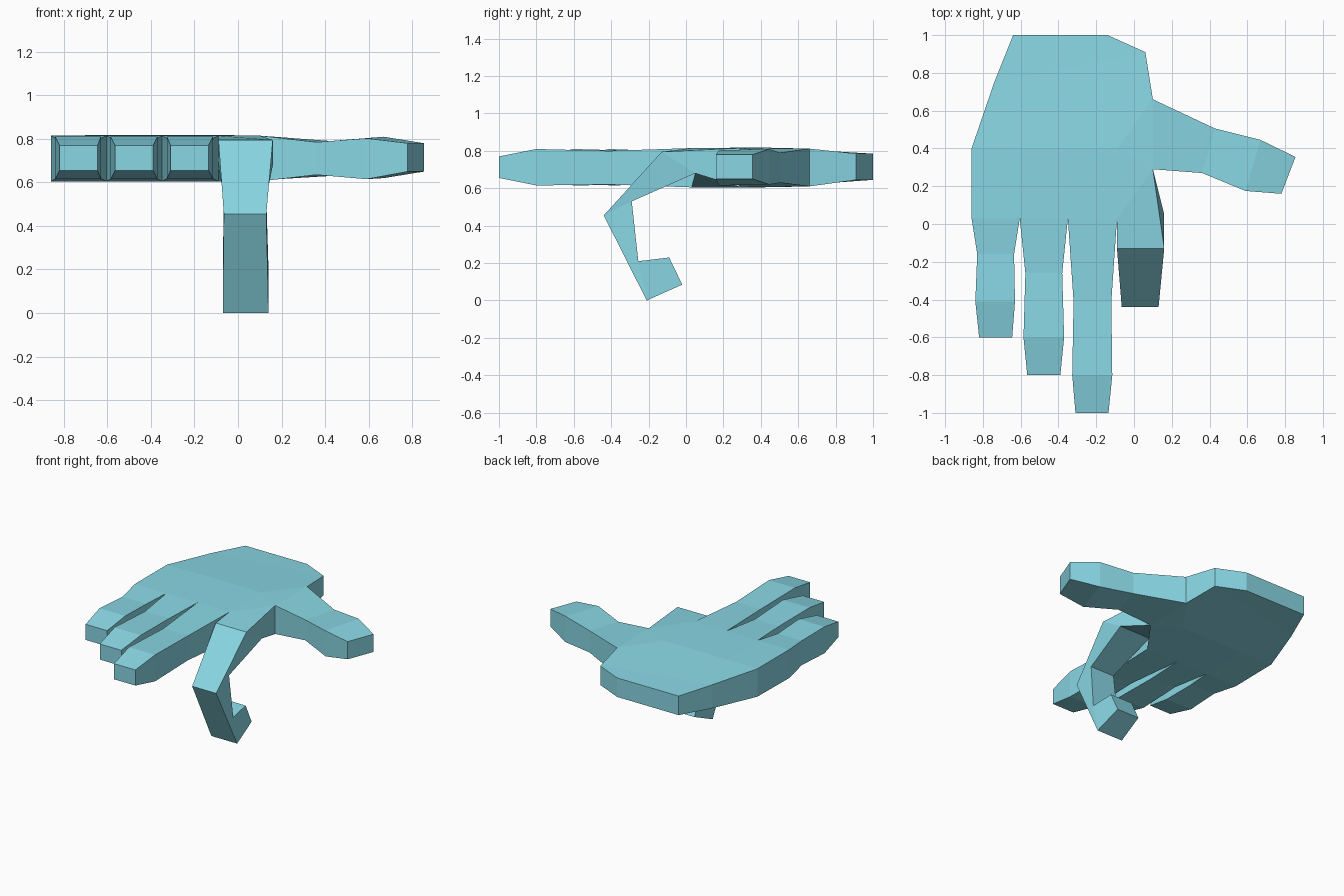
import bpy, bmesh

if "Cube" in bpy.data.objects:
    bpy.data.objects.remove(bpy.data.objects["Cube"])

bm = bmesh.new()
cols, panels = [], []


def col(x, y, zb, zt, yb=None):
    """Pair of points: underside and top of the hand."""
    cols.append((bm.verts.new((x, y if yb is None else yb, zb)), bm.verts.new((x, y, zt))))
    return len(cols) - 1


def strip(left, right, stations):
    """Continue a digit from a shared base pair through (left, right) stations."""
    for a, b in stations:
        na, nb = col(*a), col(*b)
        panels.append((left, na, nb, right))
        left, right = na, nb


# palm outline and inner row
A = col(-.64, 1, .645, .785)
B = col(-.14, 1, .645, .785)
C = col(.06, .91, .645, .785)
D = col(.10, .66, .61, .812)
E = col(.10, .29, .605, .815)
P = col(-.74, .75, .627, .80)
O = col(-.86, .40, .61, .815)
Q = [col(x, .40, .605, .818) for x in (-.605, -.35, -.09)]
base = [col(x, .03, .605, .815) for x in (-.86, -.605, -.35, -.09)]
panels += [(A, P, C, B), (P, O, *Q, D, C), (Q[2], E, D), (Q[2], base[3], E)]
row = [O] + Q
for i in range(3):
    panels.append((row[i], base[i], base[i + 1], row[i + 1]))

# three straight fingers: (y, left x, right x) per joint
fingers = [
    [(-.16, -.83, -.635), (-.41, -.84, -.63), (-.60, -.82, -.645)],
    [(-.26, -.575, -.38), (-.60, -.585, -.37), (-.80, -.565, -.39)],
    [(-.41, -.32, -.12), (-.80, -.327, -.115), (-1.0, -.31, -.135)],
]
depths = [(.62, .80), (.615, .81), (.655, .77)]
for i, f in enumerate(fingers):
    strip(base[i], base[i + 1],
          [((x0, y, *d), (x1, y, *d)) for (y, x0, x1), d in zip(f, depths)])

# bent pointing finger: left x, right x, top y, bottom z, top z, bottom y
bent = [(-.09, .16, -.13, .68, .795, .05), (-.065, .13, -.44, .53, .455, -.29),
        (-.07, .14, -.21, .21, .0, -.255), (-.055, .125, -.02, .23, .085, -.09)]
strip(base[3], E, [((x0, *r), (x1, *r)) for x0, x1, *r in bent])

# thumb
strip(E, D, [((.36, .27, .635, .785), (.43, .505, .63, .79)),
             ((.59, .175, .615, .803), (.67, .445, .62, .81)),
             ((.78, .16, .65, .78), (.855, .355, .65, .78))])

# top and underside faces, then walls along the open outline
edges = {}
for p in panels:
    bm.faces.new([cols[i][1] for i in p])
    bm.faces.new([cols[i][0] for i in reversed(p)])
    for a, b in zip(p, p[1:] + p[:1]):
        edges.setdefault(frozenset((a, b)), []).append((a, b))
for e in edges.values():
    if len(e) == 1:
        a, b = e[0]
        bm.faces.new((cols[b][1], cols[a][1], cols[a][0], cols[b][0]))
bmesh.ops.recalc_face_normals(bm, faces=bm.faces[:])

mesh = bpy.data.meshes.new("hand")
bm.to_mesh(mesh)
bm.free()
hand = bpy.data.objects.new("hand", mesh)
bpy.context.collection.objects.link(hand)
mat = bpy.data.materials.new("light_blue")
mat.diffuse_color = (.25, .68, .78, 1)
mat.use_nodes = True
mat.node_tree.nodes["Principled BSDF"].inputs["Base Color"].default_value = mat.diffuse_color
mesh.materials.append(mat)
